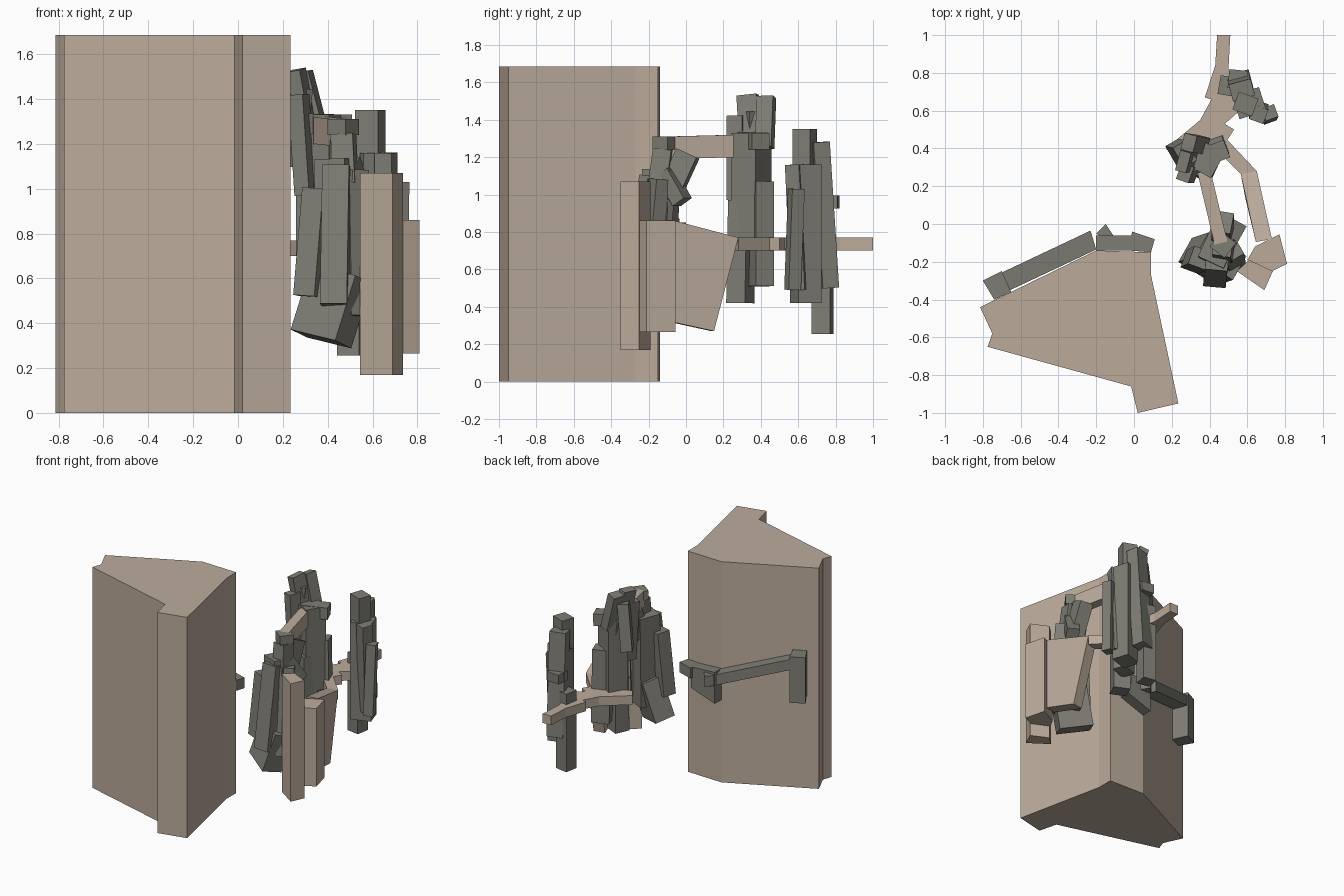
import bpy
from math import radians
from mathutils import Vector, Matrix


def material(name, rgb):
    m = bpy.data.materials.new(name)
    m.diffuse_color = (*rgb, 1)
    return m


TAN = material("tan", (0.50, 0.41, 0.33))
DARK = material("dark_grey", (0.21, 0.205, 0.175))


def mesh(name, verts, faces, mat):
    me = bpy.data.meshes.new(name)
    me.from_pydata([tuple(v) for v in verts], [], faces)
    ob = bpy.data.objects.new(name, me)
    bpy.context.collection.objects.link(ob)
    me.materials.append(mat)
    bpy.context.view_layer.objects.active = ob
    ob.select_set(True)
    bpy.ops.object.mode_set(mode='EDIT')
    bpy.ops.mesh.select_all(action='SELECT')
    bpy.ops.mesh.normals_make_consistent(inside=False)
    bpy.ops.object.mode_set(mode='OBJECT')
    ob.select_set(False)
    return ob


def extrude(name, outline, offset, mat):
    """Sweep a closed 3D outline along an offset."""
    n, off = len(outline), Vector(offset)
    a = [Vector(p) for p in outline]
    faces = [list(range(n)), list(range(n, 2 * n))]
    faces += [[i, (i + 1) % n, n + (i + 1) % n, n + i] for i in range(n)]
    return mesh(name, a + [p + off for p in a], faces, mat)


def plan(name, pts, z0, z1, mat):
    return extrude(name, [(x, y, z0) for x, y in pts], (0, 0, z1 - z0), mat)


def beam(name, p, q, w, h, mat=DARK, spin=0):
    """Box running from p to q, w wide and h deep."""
    p, q = Vector(p), Vector(q)
    d = (q - p).normalized()
    side = d.cross(Vector((0, 0, 1)))
    if side.length < 0.35:
        side = Vector((1, 0, 0)) - d * d.x
    side.normalize()
    side = Matrix.Rotation(radians(spin), 3, d) @ side
    up = side.cross(d)
    ring = [p + side * sx * w / 2 + up * sy * h / 2
            for sx, sy in ((-1, -1), (1, -1), (1, 1), (-1, 1))]
    return extrude(name, ring, q - p, mat)


# Large wall block
plan("wall_block", [(-0.815, -0.44), (-0.20, -0.14), (0.09, -0.15), (0.09, -0.27),
                    (0.235, -0.95), (0.02, -1.0), (-0.015, -0.86),
                    (-0.775, -0.65), (-0.75, -0.58)], 0, 1.685, TAN)

# Dark rail across the back of the wall
extrude("rail_bar", [(-0.74, -0.39, 0.97), (-0.74, -0.39, 1.05),
                     (-0.20, -0.135, 0.87), (-0.20, -0.135, 0.79)], (-0.03, 0.10, 0), DARK)
plan("rail_end_drop", [(-0.80, -0.30), (-0.70, -0.25), (-0.65, -0.36), (-0.74, -0.40)],
     0.70, 1.05, DARK)
extrude("rail_centre", [(-0.20, -0.14, 0.63), (-0.20, -0.14, 0.87),
                        (0.0, -0.14, 0.86), (0.0, -0.14, 0.70)], (0, 0.08, 0), DARK)
plan("rail_tip", [(-0.03, -0.14), (0.09, -0.15), (0.11, -0.08), (-0.01, -0.04)],
     0.78, 0.86, DARK)
plan("rail_knob", [(-0.20, -0.05), (-0.14, -0.10), (-0.11, -0.06), (-0.15, 0.0)],
     0.77, 0.85, DARK)

# Tan upright panels on the right
plan("front_post", [(0.545, -0.25), (0.69, -0.35), (0.735, -0.25), (0.61, -0.19)],
     0.17, 1.07, TAN)
plan("side_post", [(0.64, -0.12), (0.77, -0.055), (0.81, -0.21), (0.73, -0.25), (0.60, -0.19)],
     0.265, 0.86, TAN)
extrude("side_panel", [(0.73, -0.08, 0.32), (0.73, -0.08, 0.865),
                       (0.65, 0.28, 0.77), (0.675, 0.15, 0.27)], (-0.085, -0.015, 0), TAN)

# Flat branching arm at mid height
plan("flat_arm_link", [(0.57, 0.26), (0.65, 0.28), (0.48, 0.46), (0.42, 0.41)],
     0.70, 0.77, TAN)
plan("flat_arm", [(0.44, 1.0), (0.51, 1.0), (0.50, 0.82), (0.56, 0.60), (0.48, 0.53),
                  (0.53, 0.50), (0.45, 0.38), (0.39, 0.46), (0.35, 0.55),
                  (0.41, 0.66), (0.375, 0.67), (0.43, 0.84)], 0.70, 0.77, TAN)
plan("flat_arm_spur", [(0.17, 0.40), (0.22, 0.33), (0.42, 0.46), (0.35, 0.55)],
     0.70, 0.77, TAN)

# Raised tan bar linking the front and middle clusters
beam("upper_bar", (0.46, -0.10, 1.25), (0.37, 0.28, 1.26), 0.07, 0.12, TAN)

# Front cluster of tilted dark boxes
for i, (p, q, w, h, s) in enumerate([
        ((0.44, -0.19, 1.10), (0.43, -0.28, 0.48), 0.12, 0.11, 5),
        ((0.44, -0.13, 1.13), (0.46, -0.17, 0.43), 0.15, 0.16, 25),
        ((0.46, -0.17, 0.62), (0.37, -0.20, 0.33), 0.24, 0.15, 30),
        ((0.35, -0.18, 1.00), (0.31, -0.20, 0.52), 0.10, 0.10, 20),
        ((0.51, -0.13, 1.08), (0.52, -0.19, 0.43), 0.10, 0.12, -30),
        ((0.47, 0.01, 1.22), (0.47, -0.10, 0.98), 0.10, 0.12, 10),
        ((0.47, -0.12, 1.24), (0.48, -0.15, 1.02), 0.10, 0.10, 10),
        ((0.54, -0.02, 0.96), (0.49, -0.11, 1.12), 0.09, 0.08, 0)]):
    beam(f"front_cluster_{i}", p, q, w, h, DARK, s)
plan("front_cluster_cap", [(0.40, -0.12), (0.48, -0.18), (0.54, -0.10), (0.46, -0.04)],
     1.24, 1.31, DARK)

# Middle cluster
for i, (p, q, w, h, s) in enumerate([
        ((0.37, 0.30, 0.97), (0.37, 0.29, 0.42), 0.12, 0.11, 25),
        ((0.42, 0.40, 1.07), (0.43, 0.40, 0.51), 0.13, 0.10, -20),
        ((0.37, 0.35, 1.33), (0.37, 0.35, 0.70), 0.17, 0.15, 30),
        ((0.26, 0.33, 1.53), (0.32, 0.35, 1.20), 0.06, 0.11, 15),
        ((0.29, 0.43, 1.52), (0.36, 0.42, 1.25), 0.07, 0.09, 15),
        ((0.27, 0.27, 1.42), (0.30, 0.27, 0.97), 0.07, 0.09, 20),
        ((0.23, 0.38, 1.10), (0.27, 0.37, 1.45), 0.08, 0.12, 30),
        ((0.29, 0.32, 1.29), (0.49, 0.40, 1.285), 0.10, 0.09, 0)]):
    beam(f"middle_cluster_{i}", p, q, w, h, DARK, s)

# Rear cluster
for i, (p, q, w, h, s) in enumerate([
        ((0.59, 0.635, 1.35), (0.59, 0.635, 1.12), 0.11, 0.10, 20),
        ((0.61, 0.64, 1.16), (0.61, 0.64, 0.42), 0.15, 0.13, -18),
        ((0.66, 0.58, 1.16), (0.66, 0.61, 0.49), 0.08, 0.08, 20),
        ((0.72, 0.59, 1.03), (0.71, 0.57, 0.49), 0.07, 0.07, -20),
        ((0.57, 0.71, 1.28), (0.56, 0.76, 0.50), 0.12, 0.09, -15),
        ((0.50, 0.73, 0.85), (0.50, 0.73, 0.255), 0.10, 0.10, 10),
        ((0.50, 0.77, 0.96), (0.60, 0.76, 0.96), 0.10, 0.07, 0)]):
    beam(f"rear_cluster_{i}", p, q, w, h, DARK, s)
